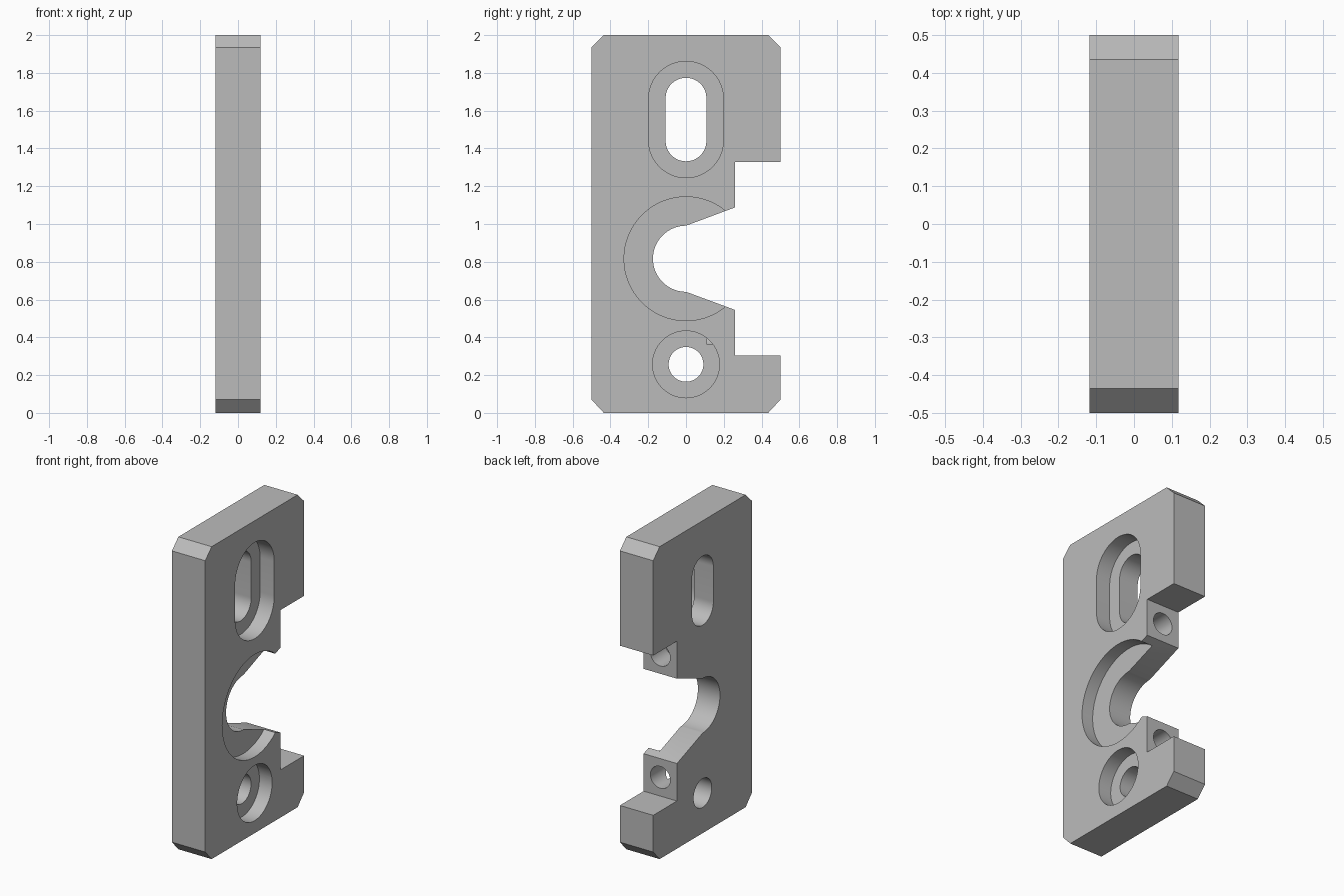
import bpy, bmesh
from math import sin, cos, pi, radians

if "Cube" in bpy.data.objects:
    bpy.data.objects.remove(bpy.data.objects["Cube"])

HALF = 0.118  # half the plate thickness

grey = bpy.data.materials.new("plain_grey")
grey.use_nodes = True
grey.diffuse_color = (0.5, 0.5, 0.5, 1)
grey.node_tree.nodes["Principled BSDF"].inputs["Base Color"].default_value = (0.5, 0.5, 0.5, 1)


def arc(cy, cz, r, start, end, steps=32):
    """Points of an arc in the y-z plane, angles in degrees."""
    angles = [radians(start + (end - start) * i / steps) for i in range(steps + 1)]
    return [(cy + r * cos(a), cz + r * sin(a)) for a in angles]


def prism(name, outline, lo, hi, place=lambda u, v, w: (w, u, v)):
    """Extrude a closed outline between two depths."""
    bm = bmesh.new()
    base = bm.faces.new([bm.verts.new(place(u, v, lo)) for u, v in outline])
    top = bmesh.ops.extrude_face_region(bm, geom=[base])["geom"]
    shift = [b - a for a, b in zip(place(0, 0, lo), place(0, 0, hi))]
    bmesh.ops.translate(bm, vec=shift, verts=[g for g in top if isinstance(g, bmesh.types.BMVert)])
    bmesh.ops.recalc_face_normals(bm, faces=bm.faces)
    mesh = bpy.data.meshes.new(name)
    bm.to_mesh(mesh)
    bm.free()
    mesh.materials.append(grey)
    obj = bpy.data.objects.new(name, mesh)
    bpy.context.collection.objects.link(obj)
    return obj


def slot(z_low, z_high, r):
    """Outline with round ends; equal heights give a circle."""
    pts = arc(0, z_high, r, 0, 180) + arc(0, z_low, r, 180, 360)
    return pts if z_high > z_low else pts[:32] + pts[33:-1]


# Plate outline: chamfered corners, stepped notch and flared round mouth
outline = [(-0.5, 0.07), (-0.435, 0), (0.435, 0), (0.5, 0.07), (0.5, 0.305), (0.26, 0.305), (0.26, 0.545)]
outline += arc(0, 0.816, 0.175, 270, 90, 48)
outline += [(0.26, 1.088), (0.26, 1.328), (0.5, 1.328), (0.5, 1.935), (0.435, 2), (-0.435, 2), (-0.5, 1.935)]
plate = prism("bracket_plate", outline, -HALF, HALF)

# Cutters: through holes and the counterbores on the +x face
cutters = [
    prism("slot_cutter", slot(1.44, 1.666, 0.108), -0.3, 0.3),
    prism("slot_counterbore", slot(1.443, 1.663, 0.198), HALF - 0.1, 0.3),
    prism("mouth_counterbore", slot(0.816, 0.816, 0.328), HALF - 0.08, 0.3),
    prism("hole_cutter", slot(0.257, 0.257, 0.092), -0.3, 0.3),
    prism("hole_counterbore", slot(0.257, 0.257, 0.177), HALF - 0.09, 0.3),
]
# Blind holes in the two notch shoulders
for z in (0.425, 1.208):
    cutters.append(prism("shoulder_hole_cutter", slot(0, 0, 0.07), 0.11, 0.3,
                         lambda u, v, w, z=z: (u, w, z + v)))

for cutter in cutters:
    mod = plate.modifiers.new(cutter.name, "BOOLEAN")
    mod.operation = "DIFFERENCE"
    mod.solver = "EXACT"
    mod.object = cutter

# Bake the cuts and drop the cutters
bpy.context.view_layer.update()
cut_mesh = bpy.data.meshes.new_from_object(plate.evaluated_get(bpy.context.evaluated_depsgraph_get()))
plate.modifiers.clear()
plate.data = cut_mesh
for cutter in cutters:
    bpy.data.objects.remove(cutter)

bpy.ops.object.select_all(action="DESELECT")
plate.select_set(True)
bpy.context.view_layer.objects.active = plate
bpy.ops.object.shade_smooth_by_angle(angle=radians(25))
